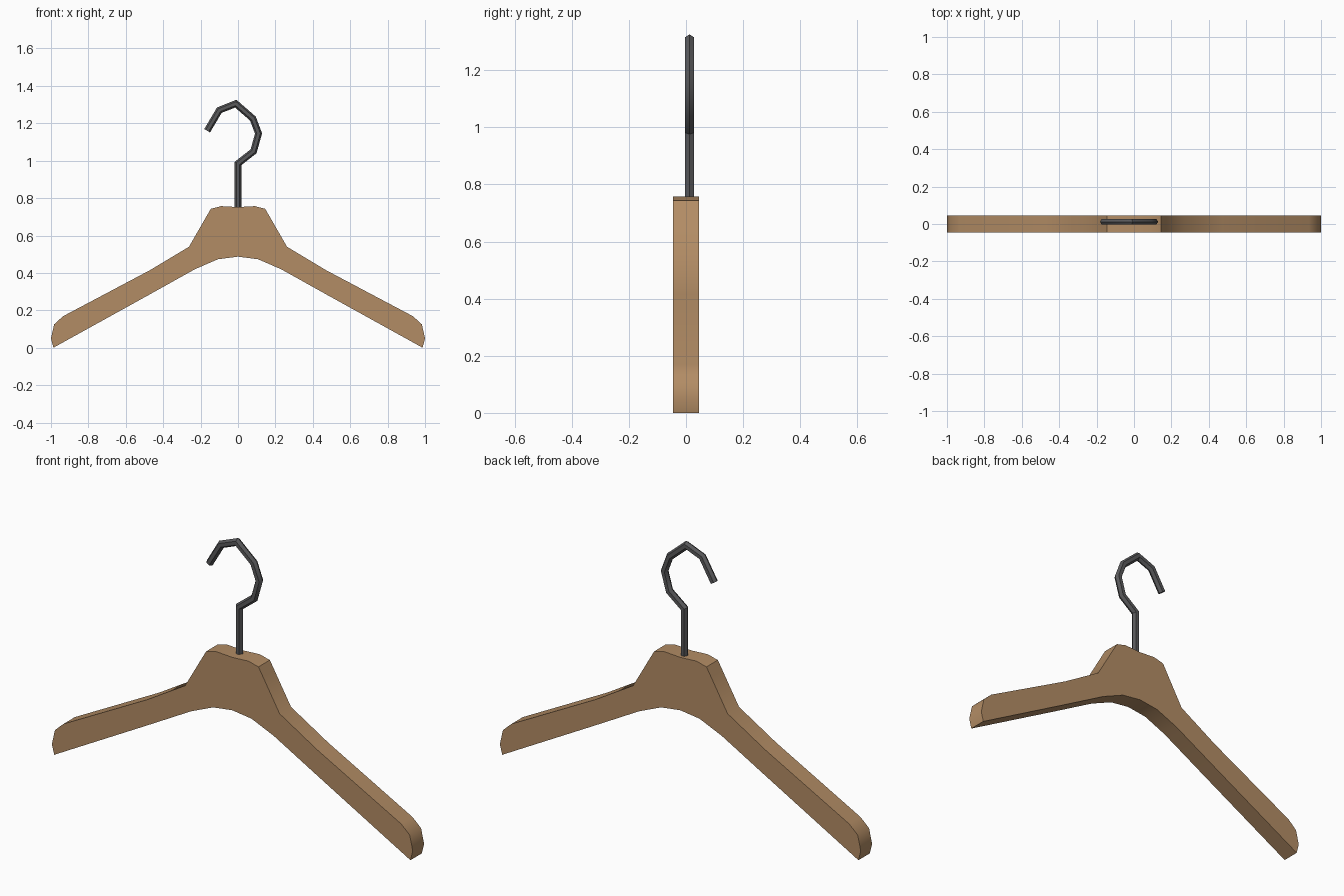
import bpy, bmesh, math
from mathutils import Vector

if "Cube" in bpy.data.objects:
    bpy.data.objects.remove(bpy.data.objects["Cube"])

def material(name, color):
    m = bpy.data.materials.new(name)
    m.diffuse_color = color
    m.use_nodes = True
    m.node_tree.nodes["Principled BSDF"].inputs["Base Color"].default_value = m.diffuse_color
    return m

def finish(name, bm, mat):
    bmesh.ops.recalc_face_normals(bm, faces=bm.faces)
    me = bpy.data.meshes.new(name)
    bm.to_mesh(me)
    bm.free()
    ob = bpy.data.objects.new(name, me)
    bpy.context.collection.objects.link(ob)
    me.materials.append(mat)
    bpy.ops.object.select_all(action='DESELECT')
    bpy.context.view_layer.objects.active = ob
    ob.select_set(True)
    bpy.ops.object.shade_smooth_by_angle(angle=math.radians(35))
    return ob

# Wooden body: mirrored half outline, extruded through its thickness
half = [(0.09, 0.757), (0.145, 0.743), (0.17, 0.70), (0.262, 0.54),
        (0.47, 0.415), (0.936, 0.168), (0.983, 0.125), (1.0, 0.05),
        (0.987, 0.0), (0.47, 0.286), (0.23, 0.42), (0.107, 0.473)]
outline = [(0, 0.752)] + half + [(0, 0.487)] + [(-x, z) for x, z in reversed(half)]
T = 0.045
bm = bmesh.new()
front = bm.faces.new([bm.verts.new((x, -T, z)) for x, z in outline])
ext = bmesh.ops.extrude_face_region(bm, geom=[front], use_keep_orig=True)
bmesh.ops.translate(bm, vec=(0, 2 * T, 0),
                    verts=[g for g in ext['geom'] if isinstance(g, bmesh.types.BMVert)])
finish("wooden_body", bm, material("wood", (0.45, 0.265, 0.13, 1)))

# Metal hook: six-sided rod swept along a bent path with mitred corners
path = [Vector(p) for p in [(0, 0.74), (0, 0.985), (0.083, 1.05), (0.11, 1.145),
                            (0.08, 1.225), (-0.012, 1.305), (-0.1, 1.27), (-0.165, 1.16)]]
R, SIDES, Y = 0.018, 6, 0.012
bm = bmesh.new()
rings = []
for i, p in enumerate(path):
    d_in = (p - path[i - 1]).normalized() if i else (path[1] - p).normalized()
    d_out = (path[i + 1] - p).normalized() if i < len(path) - 1 else d_in
    t = (d_in + d_out).normalized()
    n = Vector((t.y, -t.x)) / t.dot(d_in)
    ring = []
    for k in range(SIDES):
        a = 2 * math.pi * k / SIDES
        q = p + n * R * math.cos(a)
        ring.append(bm.verts.new((q.x, Y + R * math.sin(a), q.y)))
    rings.append(ring)
for a, b in zip(rings, rings[1:]):
    for k in range(SIDES):
        j = (k + 1) % SIDES
        bm.faces.new((a[k], a[j], b[j], b[k]))
bm.faces.new(rings[0])
bm.faces.new(rings[-1])
finish("metal_hook", bm, material("dark_metal", (0.1, 0.1, 0.105, 1)))
